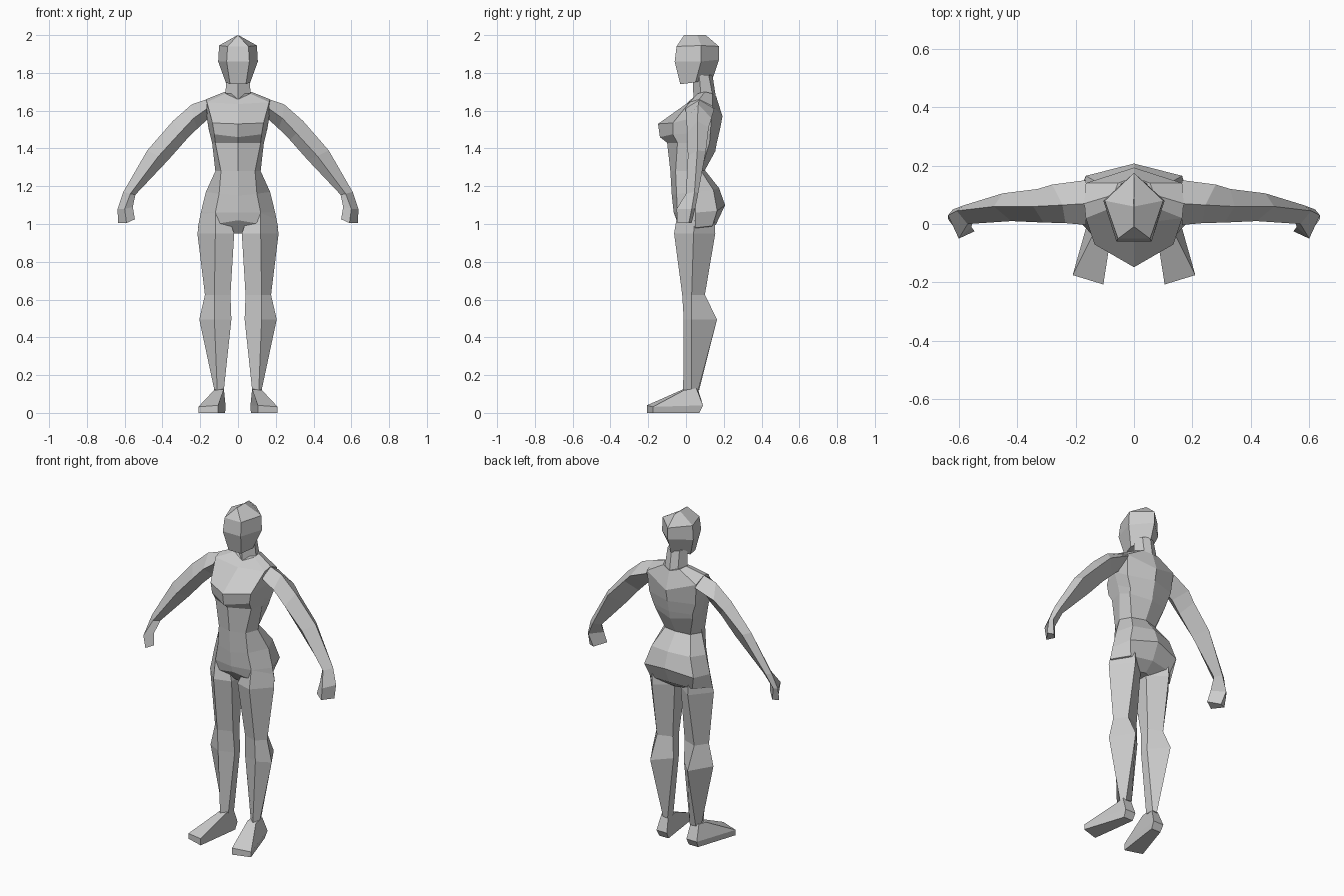
import bpy, bmesh


def loft(name, rings, mirror=False):
    """Skin a list of closed rings, cap both ends, optionally mirror across x."""
    bm = bmesh.new()
    loops = [[bm.verts.new(p) for p in ring] for ring in rings]
    n = len(loops[0])
    for a, b in zip(loops, loops[1:]):
        for i in range(n):
            j = (i + 1) % n
            bm.faces.new((a[i], a[j], b[j], b[i]))
    bm.faces.new(loops[0])
    bm.faces.new(loops[-1])
    bmesh.ops.remove_doubles(bm, verts=bm.verts, dist=0.0005)
    bmesh.ops.recalc_face_normals(bm, faces=bm.faces)
    me = bpy.data.meshes.new(name)
    bm.to_mesh(me)
    bm.free()
    ob = bpy.data.objects.new(name, me)
    bpy.context.collection.objects.link(ob)
    if mirror:
        ob.modifiers.new("mirror", 'MIRROR').use_mirror_merge = False
    return ob


def full(half):
    """Complete a half cross-section (front to back) to a symmetric ring."""
    return half + [(-x, y, z) for x, y, z in reversed(half) if x > 0]


def body(front, s1, s2, s3, back):
    return full([(0, *front), s1, s2, s3, (0, *back)])


# Head: five-sided, flat face, ridge along the crown
loft("head", [full(h) for h in (
    [(.042, -.03, 1.74), (.065, .05, 1.75), (0, .145, 1.78)],
    [(.06, -.06, 1.86), (.105, .08, 1.86), (0, .175, 1.87)],
    [(.055, -.05, 1.94), (.10, .08, 1.945), (0, .175, 1.94)],
    [(.001, -.01, 2.0), (.002, .06, 2.0), (0, .105, 2.0)])])

# Neck
loft("neck", [full(h) for h in (
    [(0, .04, 1.65), (.068, .08, 1.67), (.045, .145, 1.66), (0, .16, 1.66)],
    [(0, .035, 1.79), (.06, .07, 1.79), (.04, .12, 1.79), (0, .14, 1.79)])])

# Torso from neck base to crotch
loft("torso", [body(*r) for r in (
    ((.04, 1.66), (.065, .06, 1.69), (.07, .10, 1.70), (.055, .14, 1.69), (.16, 1.675)),
    ((.0, 1.635), (.165, .02, 1.645), (.17, .07, 1.66), (.165, .14, 1.625), (.193, 1.57)),
    ((-.148, 1.53), (.135, -.07, 1.535), (.165, .03, 1.56), (.155, .13, 1.50), (.18, 1.50)),
    ((-.138, 1.46), (.125, -.07, 1.475), (.15, .04, 1.48), (.13, .125, 1.43), (.163, 1.43)),
    ((-.10, 1.43), (.12, -.045, 1.43), (.137, .04, 1.43), (.125, .115, 1.40), (.155, 1.385)),
    ((-.083, 1.28), (.09, -.055, 1.28), (.12, .02, 1.28), (.085, .08, 1.28), (.10, 1.285)),
    ((-.075, 1.15), (.10, -.05, 1.16), (.17, .05, 1.17), (.13, .145, 1.18), (.175, 1.19)),
    ((-.065, 1.06), (.12, -.045, 1.06), (.197, .05, 1.06), (.165, .165, 1.07), (.207, 1.10)),
    ((-.05, 1.02), (.12, -.04, 1.0), (.213, .05, .98), (.14, .14, .99), (.16, 1.0)),
    ((.0, .95), (.025, .01, .95), (.04, .05, .95), (.025, .09, .95), (.10, .95)))])

# Legs: five-sided with a ridge down the front
loft("leg", [[(xi, yf + .03, z), (xm, yf, z), (xo, ys, z), (xm, yb, z), (xi, ys + .04, z)]
             for xi, xm, xo, yf, ys, yb, z in (
    (.06, .12, .195, -.045, .05, .15, 1.06),
    (.02, .12, .215, -.063, .04, .155, .95),
    (.04, .125, .175, -.02, .03, .10, .625),
    (.035, .125, .205, -.012, .03, .164, .495),
    (.075, .11, .125, -.015, .03, .064, .12))], mirror=True)

# Feet: wedge from sole to ankle
loft("foot", [
    [(.068, .07, 0), (.13, .07, 0), (.21, -.175, 0), (.105, -.207, 0)],
    [(.066, .09, .04), (.135, .09, .04), (.21, -.175, .032), (.105, -.207, .04)],
    [(.075, .062, .13), (.125, .055, .13), (.127, -.01, .12), (.075, -.015, .125)]],
    mirror=True)

# Arms with hands: rings run top, front, bottom, back
loft("arm", [
    [(.165, .07, 1.66), (.165, -.003, 1.61), (.16, .06, 1.555), (.165, .15, 1.61)],
    [(.245, .065, 1.633), (.235, .003, 1.56), (.215, .07, 1.505), (.28, .135, 1.56)],
    [(.345, .06, 1.545), (.31, .005, 1.48), (.275, .06, 1.445), (.33, .12, 1.51)],
    [(.48, .06, 1.39), (.42, .01, 1.36), (.368, .055, 1.34), (.45, .105, 1.385)],
    [(.607, .045, 1.17), (.57, .0, 1.16), (.543, .035, 1.155), (.58, .065, 1.165)],
    [(.637, .03, 1.08), (.60, -.05, 1.08), (.557, -.01, 1.09), (.62, .05, 1.085)],
    [(.636, .015, 1.005), (.59, -.045, 1.005), (.546, -.025, 1.025), (.60, .03, 1.005)]],
    mirror=True)
